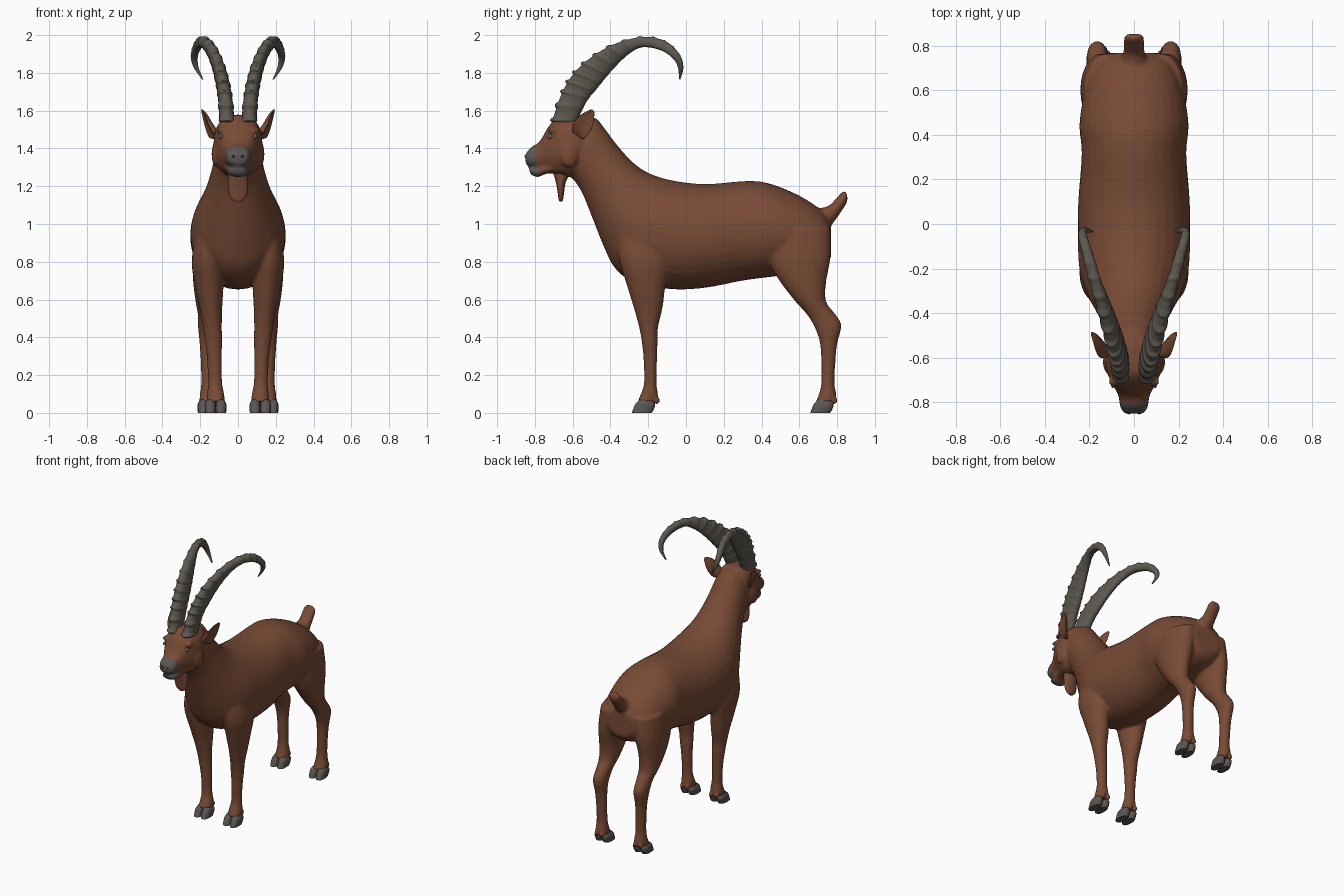
import bpy, bmesh, math
from mathutils import Matrix


def material(name, rgb):
    m = bpy.data.materials.new(name)
    m.diffuse_color = (*rgb, 1)
    return m


BROWN = material("brown coat", (0.19, 0.07, 0.036))
HORN = material("horn grey", (0.112, 0.1, 0.082))
GREY = material("hoof and muzzle grey", (0.105, 0.094, 0.088))
EYE = material("eye grey", (0.12, 0.125, 0.115))
DARK = material("nostril dark", (0.035, 0.03, 0.028))


def spline(rows, steps):
    """Catmull-Rom through rows of numbers."""
    out = []
    for i in range(len(rows) - 1):
        a, b, c, d = (rows[max(i - 1, 0)], rows[i], rows[i + 1], rows[min(i + 2, len(rows) - 1)])
        for k in range(steps):
            t = k / steps
            out.append([0.5 * (2 * q + (r - p) * t + (2 * p - 5 * q + 4 * r - s) * t * t
                               + (3 * q - p - 3 * r + s) * t ** 3) for p, q, r, s in zip(a, b, c, d)])
    return out + [list(rows[-1])]


def loft(bm, rows, steps=5, sides=24, power=2.0, side=1, bow=0.0, ridge=None):
    """Skin rings; each row = side-view point A (y, z), point B (y, z), x centre, half width."""
    rings = []
    path = spline(rows, steps)
    for i, (y1, z1, y2, z2, x, w) in enumerate(path):
        r = ridge(i / (len(path) - 1)) if ridge else 0
        ring = []
        for k in range(sides):
            t = 2 * math.pi * k / sides
            c, s = math.cos(t), math.sin(t)
            c = math.copysign(abs(c) ** (2 / power), c)
            s = math.copysign(abs(s) ** (2 / power), s)
            f = c * (1 + (0.2 * r if c > 0 else 0.02 * r))
            px = x + w * s * (1 + 0.16 * r * (0.6 + 0.4 * c)) + bow * w * c * c
            ring.append(bm.verts.new((side * px, (y1 + y2) / 2 + f * (y1 - y2) / 2,
                                      (z1 + z2) / 2 + f * (z1 - z2) / 2)))
        rings.append(ring)
    for a, b in zip(rings, rings[1:]):
        for k in range(sides):
            n = (k + 1) % sides
            bm.faces.new((a[k], a[n], b[n], b[k]))
    bm.faces.new(rings[0])
    bm.faces.new(rings[-1])


def ball(bm, pos, size, rot=0):
    m = Matrix.Translation(pos) @ Matrix.Rotation(rot, 4, 'Z') @ Matrix.Diagonal((*size, 1))
    bmesh.ops.create_uvsphere(bm, u_segments=16, v_segments=10, radius=1, matrix=m)


def finish(name, bm, mats):
    bmesh.ops.recalc_face_normals(bm, faces=bm.faces[:])
    me = bpy.data.meshes.new(name)
    bm.to_mesh(me)
    bm.free()
    for m in mats:
        me.materials.append(m)
    ob = bpy.data.objects.new(name, me)
    bpy.context.collection.objects.link(ob)
    me.shade_smooth()
    me.set_sharp_from_angle(angle=math.radians(50))
    return ob


# Body: torso, neck, head, legs and tail, fused into one skin
bm = bmesh.new()
loft(bm, [(.768, 1.0, .768, .82, 0, .11), (.72, 1.07, .72, .77, 0, .175), (.6, 1.15, .6, .74, 0, .22),
          (.45, 1.212, .45, .72, 0, .245), (.33, 1.228, .3, .70, 0, .235), (.12, 1.212, .1, .662, 0, .25),
          (-.02, 1.222, -.08, .655, 0, .253), (-.14, 1.248, -.27, .69, 0, .245),
          (-.23, 1.288, -.375, .765, 0, .215), (-.30, 1.345, -.435, .88, 0, .18),
          (-.37, 1.425, -.495, 1.03, 0, .147), (-.43, 1.505, -.55, 1.165, 0, .127),
          (-.48, 1.562, -.60, 1.24, 0, .118), (-.55, 1.57, -.63, 1.27, 0, .10)], sides=32)
# Head, then lower jaw
loft(bm, [(-.47, 1.53, -.53, 1.32, 0, .08), (-.53, 1.575, -.58, 1.26, 0, .118),
          (-.60, 1.578, -.63, 1.25, 0, .130), (-.67, 1.572, -.68, 1.262, 0, .118),
          (-.725, 1.52, -.725, 1.285, 0, .094), (-.775, 1.437, -.77, 1.295, 0, .070),
          (-.822, 1.405, -.815, 1.303, 0, .063), (-.853, 1.365, -.848, 1.315, 0, .046)], power=2.5)
loft(bm, [(-.64, 1.34, -.64, 1.26, 0, .09), (-.73, 1.32, -.73, 1.268, 0, .068),
          (-.79, 1.305, -.785, 1.248, 0, .055), (-.832, 1.298, -.825, 1.264, 0, .038)], power=2.4)
loft(bm, [(.66, 1.08, .74, .96, 0, .07), (.745, 1.092, .787, 1.015, 0, .05), (.79, 1.13, .825, 1.07, 0, .047),
          (.825, 1.168, .85, 1.11, 0, .046), (.845, 1.175, .856, 1.14, 0, .034)])
front_leg = [(-.36, 1.0, -.08, 1.0, .14, .075), (-.355, .82, -.085, .80, .16, .085),
             (-.315, .68, -.11, .66, .152, .075), (-.275, .55, -.123, .56, .143, .06),
             (-.248, .45, -.148, .45, .135, .05), (-.235, .38, -.15, .38, .13, .047),
             (-.225, .28, -.153, .28, .125, .039), (-.222, .16, -.156, .16, .121, .038),
             (-.24, .1, -.148, .09, .118, .046), (-.257, .06, -.165, .05, .118, .049)]
hind_leg = [(.40, .98, .765, .98, .125, .10), (.43, .82, .765, .82, .15, .09), (.487, .71, .742, .69, .16, .078),
            (.57, .6, .742, .59, .162, .064), (.648, .51, .785, .53, .163, .05), (.69, .43, .823, .465, .165, .046),
            (.71, .36, .80, .36, .163, .04), (.716, .25, .79, .25, .16, .037), (.715, .15, .787, .15, .158, .038),
            (.70, .09, .797, .09, .157, .046), (.685, .06, .775, .05, .157, .049)]
for s in (1, -1):
    loft(bm, front_leg, side=s)
    loft(bm, hind_leg, side=s)
    ball(bm, (s * .085, -.695, 1.497), (.028, .04, .016), s * .5)    # brow
    ball(bm, (s * .118, -.62, 1.37), (.022, .05, .07))               # cheek
    for x, y in ((.118, -.155), (.157, .785)):                       # dew claws
        for d in (-.022, .022):
            ball(bm, (s * x + d, y, .065), (.017, .018, .022))
body = finish("body", bm, (BROWN, GREY))
rm = body.modifiers.new("fuse", 'REMESH')
rm.mode, rm.voxel_size, rm.use_smooth_shade = 'VOXEL', 0.01, True
sm = body.modifiers.new("soften", 'SMOOTH')
sm.factor, sm.iterations = 0.5, 6
skin = bpy.data.meshes.new_from_object(body.evaluated_get(bpy.context.evaluated_depsgraph_get()))
body.modifiers.clear()
body.data = skin
skin.name = "body"
skin.materials.clear()
skin.materials.append(BROWN)
skin.materials.append(GREY)
for p in skin.polygons:      # grey muzzle
    c = p.center
    p.material_index = int(c.y < -.77 - .22 * (c.z - 1.27) and c.z < 1.41)
skin.shade_smooth()

# Beard
bm = bmesh.new()
loft(bm, [(-.71, 1.29, -.60, 1.29, 0, .05), (-.69, 1.225, -.635, 1.225, 0, .053),
          (-.68, 1.17, -.645, 1.17, 0, .05), (-.675, 1.135, -.65, 1.135, 0, .038),
          (-.67, 1.118, -.655, 1.118, 0, .016)])
finish("beard", bm, [BROWN])

horn_rows = [(-.71, 1.54, -.58, 1.54, .058, .04), (-.662, 1.68, -.525, 1.65, .068, .038),
             (-.607, 1.78, -.465, 1.725, .083, .036), (-.518, 1.87, -.395, 1.81, .107, .033),
             (-.385, 1.95, -.315, 1.89, .142, .03), (-.23, 1.99, -.235, 1.935, .182, .027),
             (-.11, 1.968, -.14, 1.922, .212, .023), (-.035, 1.90, -.073, 1.88, .231, .019),
             (-.014, 1.83, -.043, 1.83, .222, .013), (-.03, 1.765, -.037, 1.767, .187, .004)]


def knobs(f):
    fade = min(1, max(0, (0.82 - f) * 5))
    return fade * max(0, math.sin(f * 2 * math.pi * 17)) ** 1.5


for s, label in ((1, "left"), (-1, "right")):
    # Ridged horn
    bm = bmesh.new()
    loft(bm, horn_rows, steps=20, sides=20, power=2.3, side=s, ridge=knobs)
    finish(label + "_horn", bm, [HORN])
    # Cupped ear
    bm = bmesh.new()
    loft(bm, [(-.60, 1.485, -.55, 1.45, .105, .02), (-.60, 1.525, -.53, 1.46, .128, .018),
              (-.575, 1.562, -.502, 1.50, .15, .014), (-.535, 1.592, -.488, 1.545, .168, .01),
              (-.497, 1.608, -.485, 1.595, .188, .004)], side=s, bow=1.3)
    finish(label + "_ear", bm, [BROWN])
    # Eye and nostril
    bm = bmesh.new()
    ball(bm, (s * .087, -.715, 1.463), (.012, .024, .014), s * .5)
    finish(label + "_eye", bm, [EYE])
    bm = bmesh.new()
    ball(bm, (s * .026, -.846, 1.358), (.012, .008, .007), s * .5)
    finish(label + "_nostril", bm, [DARK])
    # Cloven hooves
    for part, x, y in (("front", .118, 0), ("hind", .157, .945)):
        bm = bmesh.new()
        for d in (-.028, .028):
            loft(bm, [(-.245 + y, .07, -.172 + y, .062, x + d * .9, .022),
                      (-.266 + y, .05, -.163 + y, .045, x + d, .028),
                      (-.28 + y, .02, -.17 + y, .02, x + d, .029),
                      (-.287 + y, 0, -.182 + y, 0, x + d, .027)], sides=16, power=2.6, side=s)
        finish(f"{label}_{part}_hoof", bm, [GREY])
